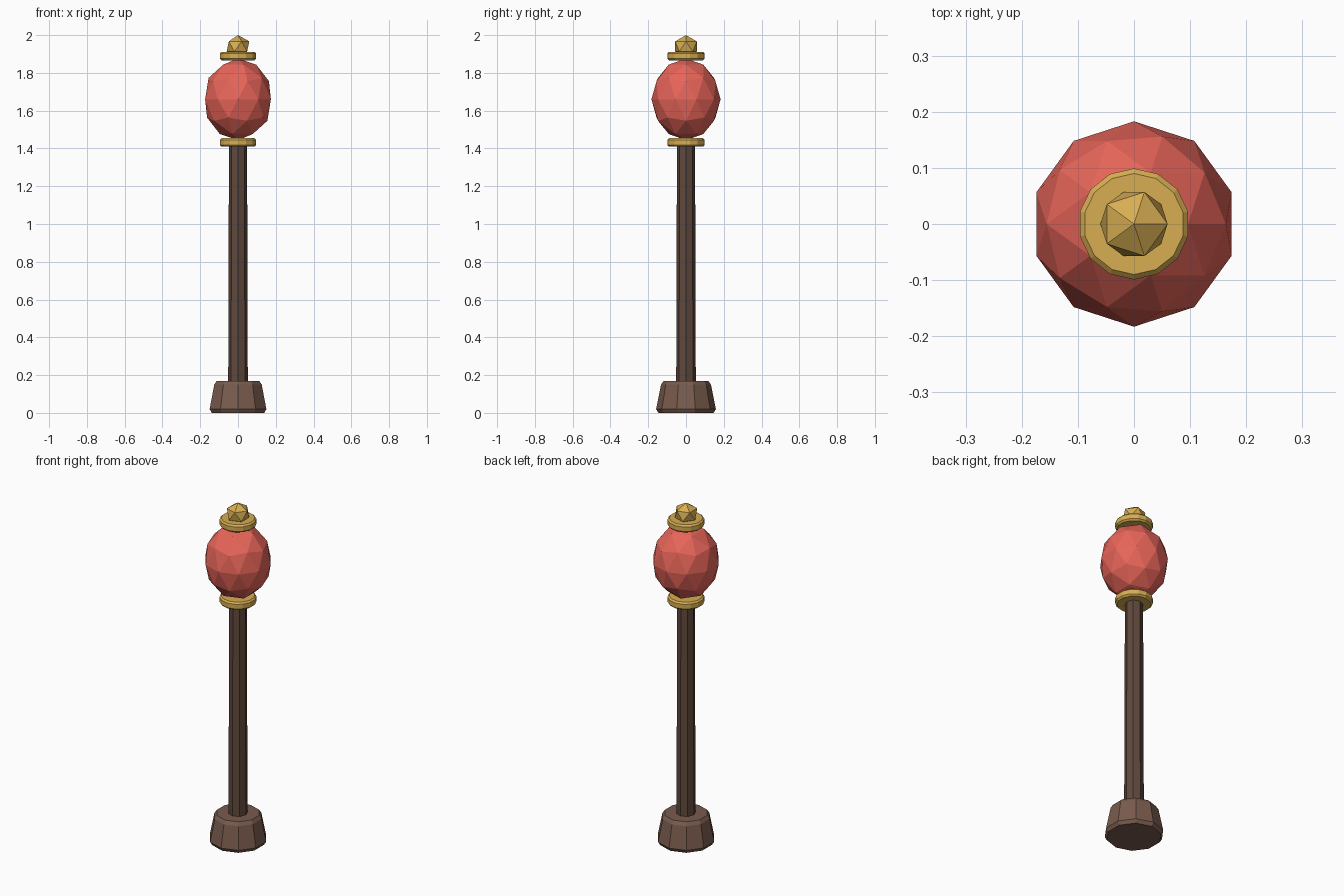
import bpy, bmesh, math

if "Cube" in bpy.data.objects:
    bpy.data.objects.remove(bpy.data.objects["Cube"])


def material(name, rgb):
    m = bpy.data.materials.new(name)
    m.diffuse_color = (*rgb, 1)
    m.use_nodes = True
    m.node_tree.nodes["Principled BSDF"].inputs["Base Color"].default_value = m.diffuse_color
    return m


WOOD = material("dark_wood", (0.115, 0.065, 0.045))
BASE = material("base_brown", (0.19, 0.105, 0.075))
GOLD = material("gold", (0.68, 0.42, 0.085))
RED = material("red", (0.80, 0.13, 0.10))


def finish(bm, name, mat):
    bmesh.ops.recalc_face_normals(bm, faces=bm.faces)
    mesh = bpy.data.meshes.new(name)
    bm.to_mesh(mesh)
    bm.free()
    mesh.materials.append(mat)
    ob = bpy.data.objects.new(name, mesh)
    bpy.context.collection.objects.link(ob)
    return ob


def lathe(name, profile, sides, mat):
    """Closed flat-faced solid from (radius, z) points, a corner towards +y."""
    bm = bmesh.new()
    rings = []
    for r, z in profile:
        angles = [math.pi / 2 + math.tau * i / sides for i in range(sides)]
        rings.append([bm.verts.new((r * math.cos(a), r * math.sin(a), z)) for a in angles])
    for low, high in zip(rings, rings[1:]):
        for i in range(sides):
            j = (i + 1) % sides
            bm.faces.new((low[i], low[j], high[j], high[i]))
    bm.faces.new(rings[0][::-1])
    bm.faces.new(rings[-1])
    return finish(bm, name, mat)


def faceted_ball(name, radius, half_height, z, level, mat):
    bm = bmesh.new()
    bmesh.ops.create_icosphere(bm, subdivisions=level, radius=1)
    bmesh.ops.scale(bm, vec=(radius, radius, half_height), verts=bm.verts)
    bmesh.ops.translate(bm, vec=(0, 0, z), verts=bm.verts)
    return finish(bm, name, mat)


# Tapered foot with chamfered rims
lathe("base", [(0.146, 0.0), (0.158, 0.02), (0.132, 0.15), (0.118, 0.17)], 10, BASE)

# Slightly tapered post
lathe("post", [(0.052, 0.12), (0.048, 1.42)], 8, WOOD)

# Chamfered collars below and above the globe
for name, z in (("lower_collar", 1.409), ("upper_collar", 1.866)):
    lathe(name, [(0.09, z), (0.099, z + 0.009), (0.099, z + 0.036), (0.09, z + 0.045)], 14, GOLD)

# Faceted globe and finial
faceted_ball("globe", 0.183, 0.216, 1.66, 2, RED)
faceted_ball("finial", 0.067, 0.06, 1.94, 1, GOLD)
